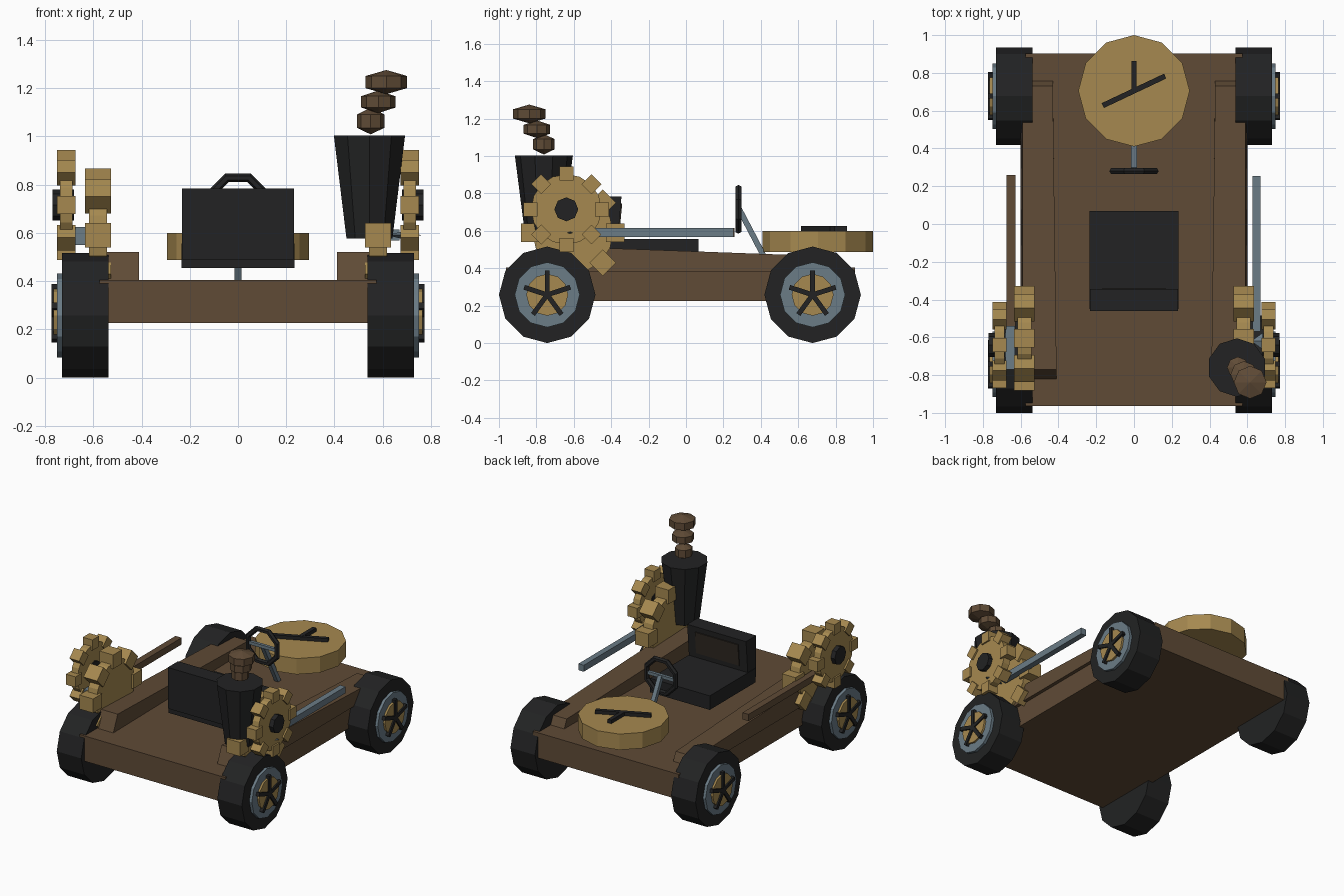
import bpy, bmesh, math
from mathutils import Vector, Matrix

if "Cube" in bpy.data.objects:
    bpy.data.objects.remove(bpy.data.objects["Cube"])


def mat(name, col):
    m = bpy.data.materials.new(name)
    m.diffuse_color = (*col, 1)
    m.use_nodes = True
    m.node_tree.nodes["Principled BSDF"].inputs["Base Color"].default_value = m.diffuse_color
    return m


WOOD = mat("brown wood", (0.115, 0.07, 0.037))
BRASS = mat("brass", (0.38, 0.25, 0.08))
BLACK = mat("black", (0.016, 0.0165, 0.017))
STEEL = mat("blue steel", (0.145, 0.2, 0.24))
DARK = mat("dark leather", (0.03, 0.023, 0.017))


def finish(name, bm, material):
    bmesh.ops.recalc_face_normals(bm, faces=bm.faces)
    me = bpy.data.meshes.new(name)
    bm.to_mesh(me)
    bm.free()
    me.materials.append(material)
    ob = bpy.data.objects.new(name, me)
    bpy.context.collection.objects.link(ob)
    return ob


def add_box(bm, lo, hi, rot=None):
    lo, hi = Vector(lo), Vector(hi)
    M = Matrix.Translation((lo + hi) / 2) @ Matrix.Diagonal((*(hi - lo), 1))
    return bmesh.ops.create_cube(bm, size=1, matrix=(rot @ M) if rot else M)["verts"]


def box(name, lo, hi, material):
    bm = bmesh.new()
    add_box(bm, lo, hi)
    return finish(name, bm, material)


def add_cyl(bm, r1, r2, depth, n, M):
    bmesh.ops.create_cone(bm, cap_ends=True, segments=n, radius1=r1, radius2=r2, depth=depth, matrix=M)


def disc_x(name, x0, x1, y, z, r, n, material):
    """Disc with its axis along x."""
    bm = bmesh.new()
    M = Matrix.Translation(((x0 + x1) / 2, y, z)) @ Matrix.Rotation(math.pi / 2, 4, 'Y')
    add_cyl(bm, r, r, abs(x1 - x0), n, M)
    return finish(name, bm, material)


def bar(name, a, b, w, material):
    """Square bar between two points."""
    a, b = Vector(a), Vector(b)
    bm = bmesh.new()
    M = Matrix.Translation((a + b) / 2) @ (b - a).to_track_quat('Z', 'Y').to_matrix().to_4x4()
    add_box(bm, (-w / 2, -w / 2, -(b - a).length / 2), (w / 2, w / 2, (b - a).length / 2), M)
    return finish(name, bm, material)


def gear(name, s, x, y, z, half, r_body, r_tip, tooth):
    """Gear with eight square teeth, slightly wider than its body."""
    bm = bmesh.new()
    C = Matrix.Translation((s * x, y, z))
    add_cyl(bm, r_body, r_body, half * 1.4, 16, C @ Matrix.Rotation(math.pi / 2, 4, 'Y'))
    for i in range(8):
        add_box(bm, (-half, -tooth / 2, r_tip - tooth), (half, tooth / 2, r_tip),
                C @ Matrix.Rotation(i * math.pi / 4, 4, 'X'))
    return finish(name, bm, BRASS)


def wheel(tag, s, y):
    z = 0.258
    disc_x(tag + "_tyre", s * 0.537, s * 0.73, y, z, 0.258, 12, BLACK)
    disc_x(tag + "_rim", s * 0.70, s * 0.75, y, z, 0.174, 12, STEEL)
    disc_x(tag + "_hub", s * 0.74, s * 0.764, y, z, 0.112, 12, BRASS)
    bm = bmesh.new()
    for i in range(5):
        R = Matrix.Translation((s * 0.76, y, z)) @ Matrix.Rotation(i * math.tau / 5, 4, 'X')
        add_box(bm, (-0.014, -0.013, 0), (0.014, 0.013, 0.13), R)
    finish(tag + "_spokes", bm, BLACK)


# Chassis deck
box("chassis", (-0.575, -0.963, 0.225), (0.575, 0.903, 0.405), WOOD)

for s, side in ((1, "right"), (-1, "left")):
    # Side rail, sloping down towards the rear
    bm = bmesh.new()
    for v in add_box(bm, (-1, -1, -1), (1, 1, 1)):
        front, top, inner = v.co.y < 0, v.co.z > 0, v.co.x < 0
        x = (0.41 if front else 0.43) if inner else 0.6 - 0.01 * top
        y = (-0.77 if top else -0.83) if front else (0.73 if top else 0.77)
        z = (0.52 if front else 0.465) if top else 0.38
        v.co = (s * x, y, z)
    finish(side + "_rail", bm, WOOD)

    wheel(side + "_front_wheel", s, -0.742)
    wheel(side + "_rear_wheel", s, 0.677)

    # Meshing gears
    gear(side + "_outer_gear", s, 0.712, -0.64, 0.715, 0.038, 0.188, 0.228, 0.075)
    gear(side + "_inner_gear", s, 0.58, -0.605, 0.59, 0.054, 0.215, 0.277, 0.1)
    disc_x(side + "_gear_hub", s * 0.68, s * 0.77, -0.64, 0.715, 0.064, 8, BLACK)

# Drive rods
box("steel_rod", (0.628, -0.57, 0.568), (0.67, 0.255, 0.614), STEEL)
box("wooden_rod", (-0.675, -0.56, 0.566), (-0.627, 0.26, 0.614), WOOD)
box("rod_sleeve", (-0.68, -0.77, 0.55), (-0.63, -0.54, 0.625), STEEL)

# Pointed pin through the right gear
bm = bmesh.new()
bmesh.ops.create_uvsphere(bm, u_segments=4, v_segments=2, radius=1,
                          matrix=Matrix.Translation((0.69, -0.62, 0.59)) @ Matrix.Diagonal((0.07, 0.05, 0.018, 1)))
finish("rod_pin", bm, STEEL)

# Smokestack and puffs
bm = bmesh.new()
add_cyl(bm, 0.1, 0.155, 0.427, 10, Matrix.Translation((0.545, -0.76, 0.789)))
finish("smokestack", bm, BLACK)
for i, (x, y, z, r, h) in enumerate(((0.55, -0.76, 1.063, 0.066, 0.055),
                                     (0.582, -0.797, 1.143, 0.082, 0.047),
                                     (0.615, -0.838, 1.225, 0.1, 0.05))):
    bm = bmesh.new()
    bmesh.ops.create_uvsphere(bm, u_segments=8, v_segments=3, radius=1,
                              matrix=Matrix.Translation((x, y, z)) @ Matrix.Diagonal((r, r, h, 1)))
    finish(f"puff_{i + 1}", bm, WOOD)

# Seat
box("seat_cushion", (-0.235, -0.45, 0.455), (0.235, 0.068, 0.555), BLACK)
bm = bmesh.new()
for v in add_box(bm, (-0.232, -0.46, 0.49), (0.232, -0.37, 0.783)):
    if v.co.z > 0.6 and v.co.y > -0.4:
        v.co.y = -0.345
finish("seat_back", bm, BLACK)
bm = bmesh.new()
for v in add_box(bm, (-0.17, -0.366, 0.59), (0.17, -0.356, 0.745)):
    if v.co.z > 0.6:
        v.co.y += 0.015
finish("seat_panel", bm, DARK)

# Steering column and wheel
bar("steering_column", (0, 0.45, 0.4), (0, 0.285, 0.715), 0.03, STEEL)
bar("steering_crossbar", (-0.115, 0.28, 0.715), (0.115, 0.28, 0.715), 0.022, STEEL)
bpy.ops.mesh.primitive_torus_add(major_segments=8, minor_segments=6, major_radius=0.122, minor_radius=0.019,
                                 location=(0, 0.28, 0.715))
ring = bpy.context.object
ring.name = "steering_wheel"
ring.data.transform(Matrix.Rotation(math.pi / 2, 4, 'X') @ Matrix.Rotation(math.pi / 8, 4, 'Z'))
ring.data.materials.append(BLACK)

# Clock drum with its two hands
bm = bmesh.new()
add_cyl(bm, 0.295, 0.295, 0.113, 12, Matrix.Translation((0, 0.705, 0.5435)))
finish("clock_drum", bm, BRASS)
bar("minute_hand", (-0.165, 0.627, 0.611), (0.165, 0.783, 0.611), 0.028, BLACK)
bar("hour_hand", (0, 0.705, 0.612), (0, 0.862, 0.612), 0.028, BLACK)
